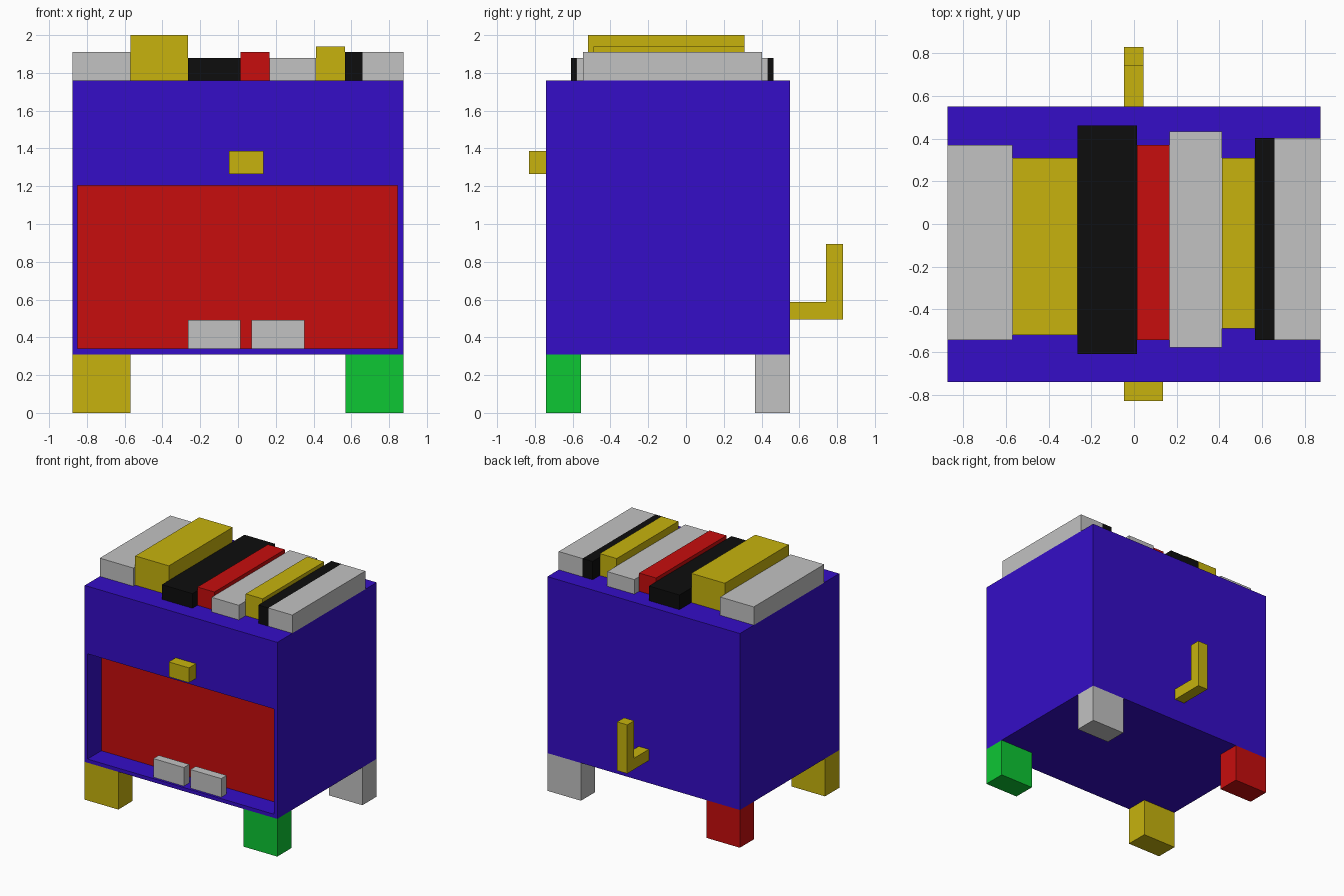
import bpy
import bmesh
from mathutils import Vector

default = bpy.data.objects.get("Cube")
if default:
    bpy.data.objects.remove(default, do_unlink=True)


def material(name, rgb):
    m = bpy.data.materials.new(name)
    m.use_nodes = True
    col = (*rgb, 1.0)
    m.diffuse_color = col
    for n in m.node_tree.nodes:
        if n.type == 'BSDF_PRINCIPLED':
            n.inputs["Base Color"].default_value = col
    return m


BLUE = material("blue", (0.035, 0.004, 0.57))
RED = material("red", (0.57, 0.004, 0.004))
YELLOW = material("yellow", (0.57, 0.45, 0.004))
GREEN = material("green", (0.004, 0.57, 0.034))
GREY = material("light grey", (0.54, 0.54, 0.54))
BLACK = material("black", (0.004, 0.004, 0.004))


def box_mesh(x, y, z):
    """Box spanning the (min, max) pair on each axis."""
    bm = bmesh.new()
    bmesh.ops.create_cube(bm, size=1.0)
    for v in bm.verts:
        v.co = Vector([r[0] if c < 0 else r[1] for c, r in zip(v.co, (x, y, z))])
    return bm


def finish(bm, name, *mats):
    bmesh.ops.recalc_face_normals(bm, faces=bm.faces)
    me = bpy.data.meshes.new(name)
    bm.to_mesh(me)
    bm.free()
    for m in mats:
        me.materials.append(m)
    ob = bpy.data.objects.new(name, me)
    bpy.context.collection.objects.link(ob)
    return ob


def box(name, x, y, z, mat):
    return finish(box_mesh(x, y, z), name, mat)


def front_face(bm):
    return min(bm.faces, key=lambda f: f.calc_center_median().y)


X0, X1, Y0, Y1, Z0, Z1 = -0.875, 0.875, -0.74, 0.55, 0.31, 1.76

# Cabinet with a recessed opening whose back is red
bm = box_mesh((X0, X1), (Y0, Y1), (Z0, Z1))
face = front_face(bm)
bmesh.ops.inset_individual(bm, faces=[face], thickness=0.1)
for v in face.verts:
    v.co.x = -0.85 if v.co.x < 0 else 0.845
    v.co.z = 0.34 if v.co.z < 1.0 else 1.205
panel = bmesh.ops.extrude_discrete_faces(bm, faces=[face])["faces"][0]
for v in panel.verts:
    v.co.y += 0.18
panel.material_index = 1
finish(bm, "cabinet", BLUE, RED)

# Corner legs, each its own colour
LX, LY = 0.305, 0.185
for name, sx, sy, mat in (("front_right_leg", -1, -1, YELLOW),
                          ("front_left_leg", 1, -1, GREEN),
                          ("back_right_leg", -1, 1, RED),
                          ("back_left_leg", 1, 1, GREY)):
    x = (X0, X0 + LX) if sx < 0 else (X1 - LX, X1)
    y = (Y0, Y0 + LY) if sy < 0 else (Y1 - LY, Y1)
    box(name, x, y, (0, Z0), mat)

# Two blocks standing in the opening
for name, x in (("right_block", (-0.265, 0.012)), ("left_block", (0.072, 0.352))):
    box(name, x, (-0.72, -0.65), (0.34, 0.493), GREY)

# Front knob
box("knob", (-0.048, 0.135), (-0.83, Y0), (1.265, 1.387), YELLOW)

# L-shaped back handle: an arm with its end face pulled upward
bm = box_mesh((-0.047, 0.045), (Y1, 0.74), (0.495, 0.587))
end = max(bm.faces, key=lambda f: f.calc_center_median().y)
tip = bmesh.ops.extrude_discrete_faces(bm, faces=[end])["faces"][0]
bmesh.ops.translate(bm, verts=tip.verts, vec=(0, 0.09, 0))
top = max((f for f in bm.faces if f.calc_center_median().y > 0.76 and f is not tip),
          key=lambda f: f.calc_center_median().z)
top = bmesh.ops.extrude_discrete_faces(bm, faces=[top])["faces"][0]
bmesh.ops.translate(bm, verts=top.verts, vec=(0, 0, 0.308))
finish(bm, "back_handle", YELLOW)

# Row of slabs on top: x start, x end, y front, y back, top height, colour
slabs = (
    (X0, -0.57, -0.545, 0.37, 1.91, GREY),
    (-0.57, -0.265, -0.52, 0.31, 2.0, YELLOW),
    (-0.265, 0.013, -0.61, 0.463, 1.88, BLACK),
    (0.013, 0.167, -0.545, 0.37, 1.91, RED),
    (0.167, 0.413, -0.58, 0.433, 1.88, GREY),
    (0.413, 0.567, -0.49, 0.31, 1.94, YELLOW),
    (0.567, 0.658, -0.545, 0.403, 1.91, BLACK),
    (0.658, X1, -0.545, 0.403, 1.91, GREY),
)
for i, (xa, xb, ya, yb, zt, mat) in enumerate(slabs, 1):
    box(f"top_slab_{i}", (xa, xb), (ya, yb), (Z1, zt), mat)
